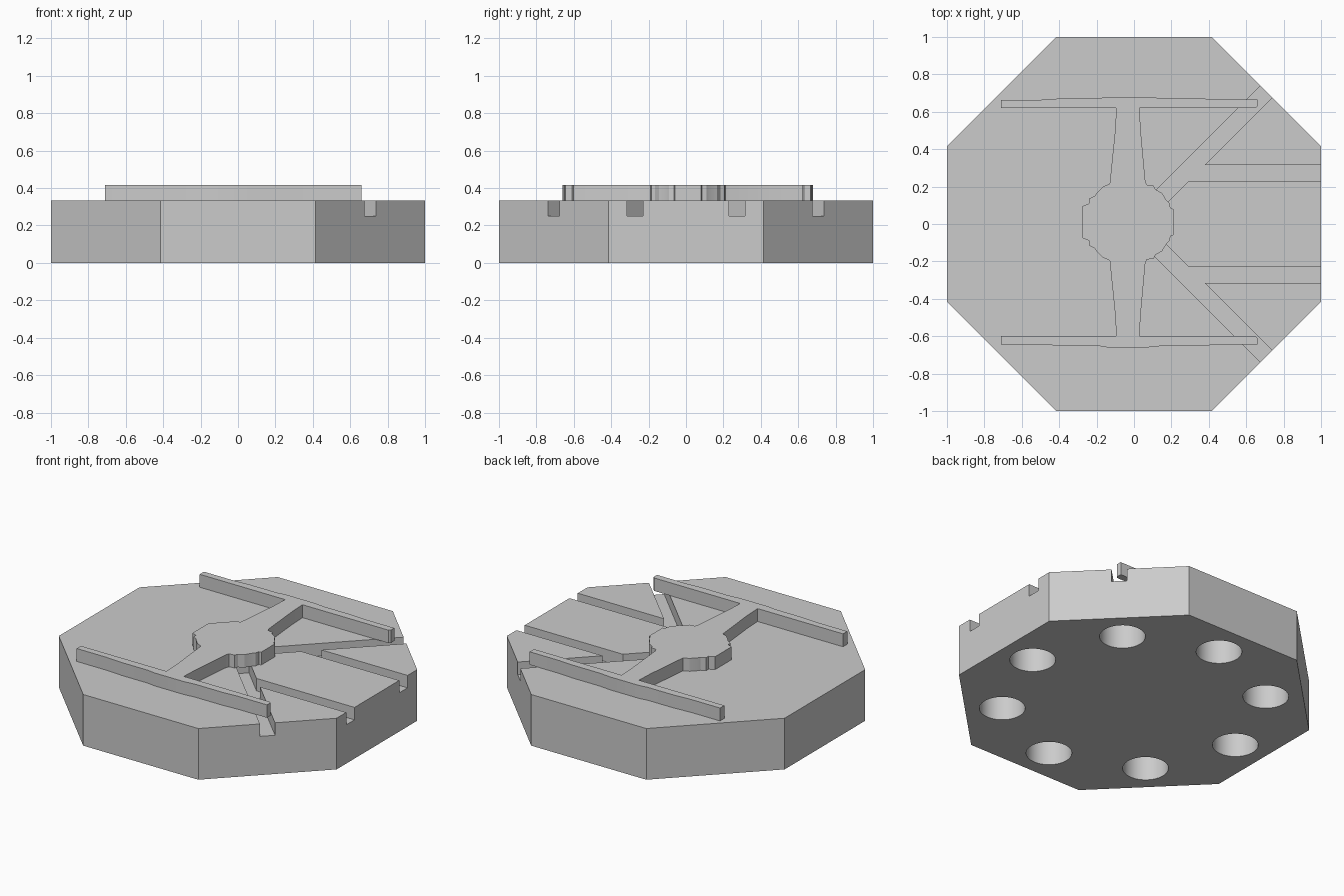
import bpy
import bmesh
from math import cos, sin, pi

cube = bpy.data.objects.get("Cube")
if cube:
    bpy.data.objects.remove(cube)

BASE_TOP, GROOVE_FLOOR, EMBLEM_TOP = 0.333, 0.252, 0.417

grey = bpy.data.materials.new("light_grey")
grey.use_nodes = True
grey.diffuse_color = (0.6, 0.6, 0.6, 1)
grey.node_tree.nodes["Principled BSDF"].inputs["Base Color"].default_value = (0.6, 0.6, 0.6, 1)


def prism(name, outlines, z0, z1):
    """Extrude flat outlines from z0 up to z1 as one object."""
    bm = bmesh.new()
    for outline in outlines:
        face = bm.faces.new([bm.verts.new((x, y, z0)) for x, y in outline])
        side = bmesh.ops.extrude_face_region(bm, geom=[face])["geom"]
        top = [v for v in side if isinstance(v, bmesh.types.BMVert)]
        bmesh.ops.translate(bm, verts=top, vec=(0, 0, z1 - z0))
    bmesh.ops.recalc_face_normals(bm, faces=bm.faces)
    mesh = bpy.data.meshes.new(name)
    bm.to_mesh(mesh)
    bm.free()
    mesh.materials.append(grey)
    obj = bpy.data.objects.new(name, mesh)
    bpy.context.collection.objects.link(obj)
    return obj


def ring(radius, count, turn=0.0, cx=0.0, cy=0.0):
    return [(cx + radius * cos(turn + 2 * pi * i / count),
             cy + radius * sin(turn + 2 * pi * i / count)) for i in range(count)]


def select_only(obj):
    bpy.ops.object.select_all(action='DESELECT')
    obj.select_set(True)
    bpy.context.view_layer.objects.active = obj


def cut(target, cutter):
    cutter.hide_render = True
    mod = target.modifiers.new("cut", 'BOOLEAN')
    mod.operation, mod.solver, mod.object = 'DIFFERENCE', 'EXACT', cutter
    select_only(target)
    bpy.ops.object.modifier_apply(modifier=mod.name)
    bpy.data.objects.remove(cutter)


# Octagonal base
base = prism("octagon_base", [ring(1 / cos(pi / 8), 8, pi / 8)], 0, BASE_TOP)

# Forked grooves, mirrored front to back
fork = [(0.05, 0.114), (0.8, 0.864), (0.864, 0.8), (0.379, 0.315),
        (1.1, 0.315), (1.1, 0.23), (0.294, 0.23), (0.114, 0.05)]
cut(base, prism("groove_cutter", [fork, [(x, -y) for x, y in fork]], GROOVE_FLOOR, 0.5))

# Round sockets in the underside, one facing each side
sockets = [ring(0.135, 48, 0, 0.78 * cos(i * pi / 4), 0.78 * sin(i * pi / 4)) for i in range(8)]
cut(base, prism("socket_cutter", sockets, -0.1, 0.17))

# Raised emblem: hub, tapered pylons and long side bars
MID = 0.01
half = [(0.21, 0.07), (0.195, 0.075), (0.19, 0.1), (0.175, 0.115), (0.15, 0.155),
        (0.115, 0.175), (0.105, 0.195), (0.068, 0.2), (0.06, 0.225), (0.035, 0.5),
        (0.03, 0.61), (0.65, 0.61), (0.66, 0.62), (0.66, 0.655), (0.45, 0.655),
        (0.35, 0.662), (0.15, 0.662), (0.07, 0.67), (-0.14, 0.67), (-0.19, 0.662),
        (-0.38, 0.662), (-0.5, 0.654), (-0.71, 0.654), (-0.71, 0.61), (-0.095, 0.61),
        (-0.1, 0.5), (-0.13, 0.205), (-0.165, 0.19), (-0.2, 0.155), (-0.21, 0.14),
        (-0.24, 0.125), (-0.24, 0.1), (-0.275, 0.085)]
outline = [(x, y + MID) for x, y in half] + [(x, MID - y) for x, y in reversed(half)]
emblem = prism("raised_emblem", [outline], BASE_TOP, EMBLEM_TOP)

for part in (base, emblem):
    select_only(part)
    bpy.ops.object.shade_smooth_by_angle(angle=pi / 9)
